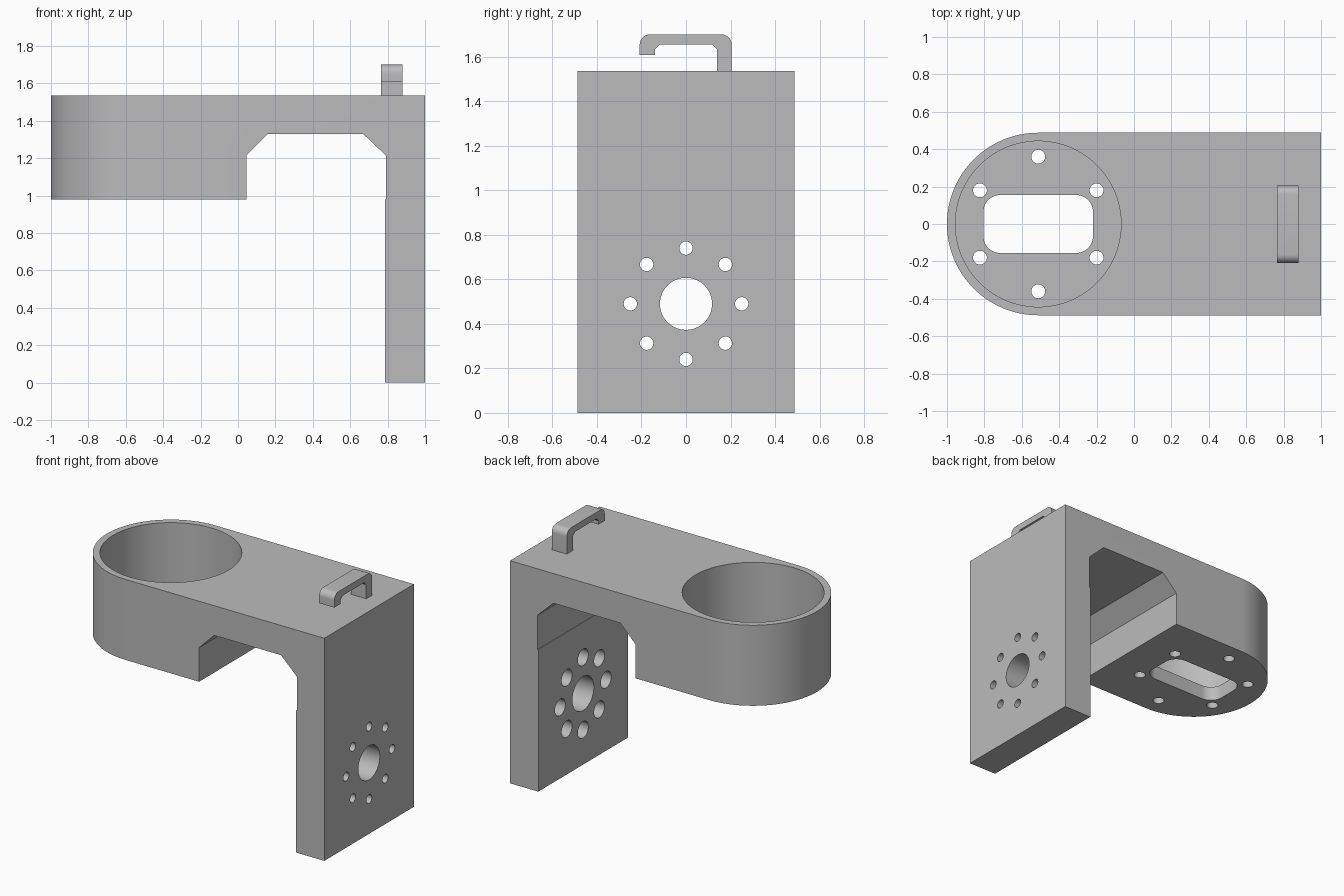
import bpy, bmesh
from math import radians, cos, sin, pi
from mathutils import Matrix, Vector

if "Cube" in bpy.data.objects:
    bpy.data.objects.remove(bpy.data.objects["Cube"])

grey = bpy.data.materials.new("plain grey")
grey.use_nodes = True
colour = (0.5, 0.5, 0.5, 1)
grey.diffuse_color = colour
grey.node_tree.nodes["Principled BSDF"].inputs["Base Color"].default_value = colour


def prism(name, points, axis, low, high):
    """Extrude a flat outline along an axis; points give the other two coordinates."""
    place = {"x": lambda a, b: (low, a, b),
             "y": lambda a, b: (a, low, b),
             "z": lambda a, b: (a, b, low)}[axis]
    bm = bmesh.new()
    face = bm.faces.new([bm.verts.new(place(a, b)) for a, b in points])
    out = bmesh.ops.extrude_face_region(bm, geom=[face])
    shift = Vector([high - low if c == axis else 0 for c in "xyz"])
    bmesh.ops.translate(bm, vec=shift,
                        verts=[v for v in out["geom"] if isinstance(v, bmesh.types.BMVert)])
    bmesh.ops.recalc_face_normals(bm, faces=bm.faces)
    mesh = bpy.data.meshes.new(name)
    bm.to_mesh(mesh)
    bm.free()
    mesh.materials.append(grey)
    obj = bpy.data.objects.new(name, mesh)
    bpy.context.collection.objects.link(obj)
    return obj


def arc(cx, cy, r, start, end, steps):
    return [(cx + r * cos(radians(start + (end - start) * i / steps)),
             cy + r * sin(radians(start + (end - start) * i / steps)))
            for i in range(steps + 1)]


def circle(cx, cy, r, steps):
    return arc(cx, cy, r, 0, 360, steps)[:-1]


def combine(obj, helper, operation="DIFFERENCE"):
    """Apply a boolean and discard the helper."""
    helper.hide_render = True
    mod = obj.modifiers.new("cut", "BOOLEAN")
    mod.operation, mod.solver, mod.object = operation, "EXACT", helper
    with bpy.context.temp_override(object=obj, active_object=obj):
        bpy.ops.object.modifier_apply(modifier=mod.name)
    bpy.data.objects.remove(helper)


def smooth(obj):
    bpy.ops.object.select_all(action="DESELECT")
    obj.select_set(True)
    bpy.context.view_layer.objects.active = obj
    bpy.ops.object.shade_smooth_by_angle(angle=radians(25))


TOP, BASE, HALF, CUP = 1.535, 0.98, 0.488, -0.512

# Bracket: side profile with chamfered notch, trimmed to a round-ended plan
side = [(-1.1, BASE), (0.045, BASE), (0.045, 1.215), (0.16, 1.33), (0.67, 1.33),
        (0.79, 1.215), (0.79, BASE), (0.785, BASE), (0.785, 0), (1, 0), (1, TOP), (-1.1, TOP)]
bracket = prism("bracket", side, "y", -0.6, 0.6)
plan = arc(CUP, 0, HALF, 90, 270, 64) + [(1.1, -HALF), (1.1, HALF)]
combine(bracket, prism("plan_trim", plan, "z", -0.1, 2), "INTERSECT")

# Round cup with a thin floor
combine(bracket, prism("cup_bore", circle(CUP, 0, 0.443, 128), "z", BASE + 0.1, 2))

# Rounded slot and six screw holes in the cup floor
slot = []
for i, (sx, sy) in enumerate([(1, 1), (-1, 1), (-1, -1), (1, -1)]):
    slot += arc(CUP + sx * 0.203, sy * 0.065, 0.09, 90 * i, 90 * i + 90, 10)
combine(bracket, prism("floor_slot", slot, "z", 0.9, 1.2))
for i in range(6):
    a = pi / 6 + i * pi / 3
    hole = circle(CUP + 0.36 * cos(a), 0.36 * sin(a), 0.037, 32)
    combine(bracket, prism("floor_hole", hole, "z", 0.9, 1.2))

# Upright plate: centre bore and a ring of counterbored holes
AXIS = 0.49
combine(bracket, prism("plate_bore", circle(0, AXIS, 0.117, 64), "x", 0.7, 1.1))
for i in range(8):
    y, z = 0.25 * cos(i * pi / 4), AXIS + 0.25 * sin(i * pi / 4)
    combine(bracket, prism("plate_hole", circle(y, z, 0.03, 32), "x", 0.7, 1.1))
    combine(bracket, prism("plate_counterbore", circle(y, z, 0.057, 32), "x", 0.7, 0.89))
smooth(bracket)

# Hooked handle: one leg on the bracket, the other hanging short
hook = [(0.205, TOP)] + arc(0.16, 1.655, 0.045, 0, 90, 8) + arc(-0.163, 1.655, 0.045, 90, 180, 8)
hook += [(-0.208, 1.607), (-0.14, 1.607), (-0.14, 1.632), (-0.117, 1.655),
         (0.117, 1.655), (0.14, 1.632), (0.14, TOP)]
smooth(prism("handle", hook, "x", 0.765, 0.88))
